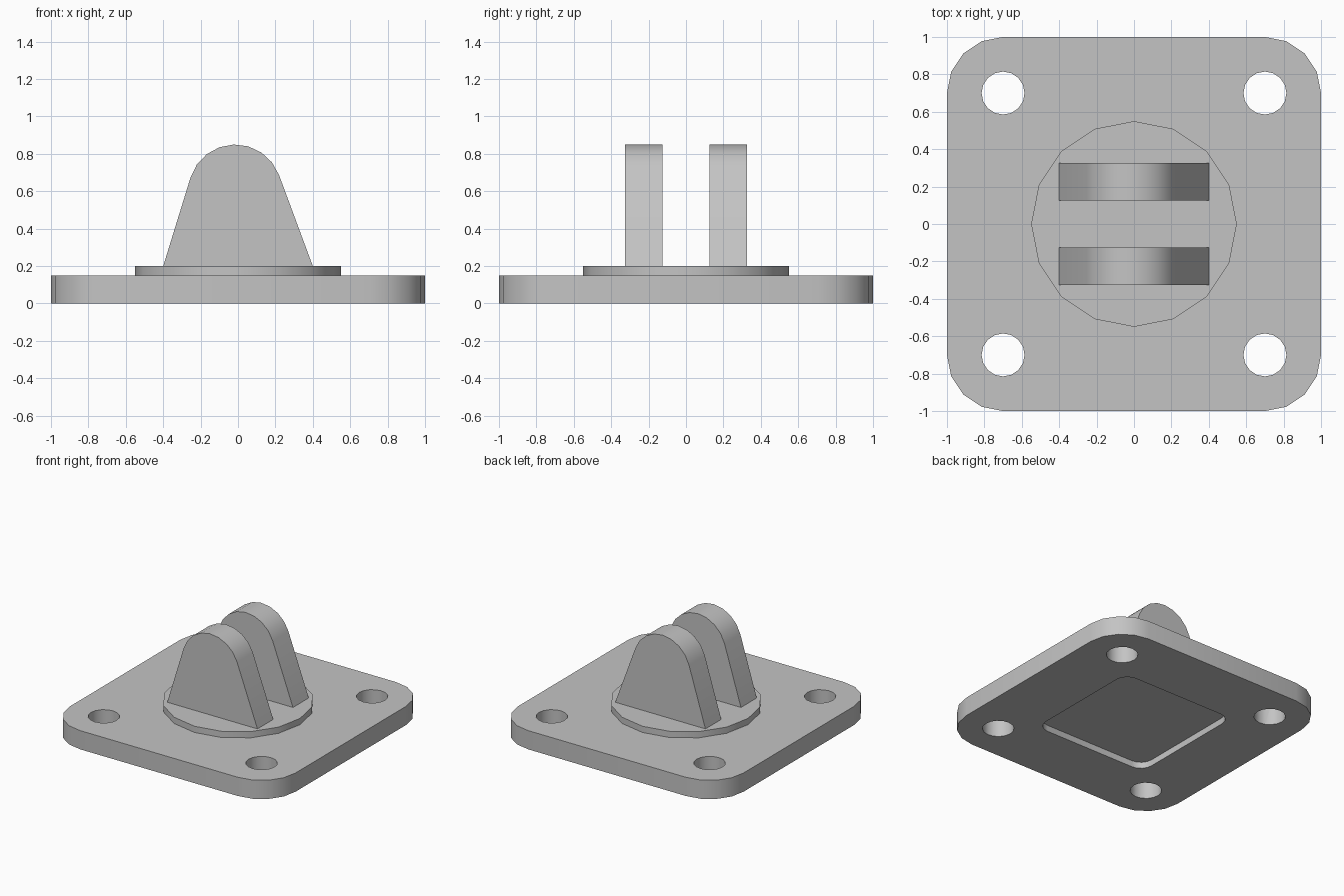
import bpy, bmesh
from math import sin, cos, pi, acos, atan2, hypot
from mathutils import Matrix

default = bpy.data.objects.get("Cube")
if default:
    bpy.data.objects.remove(default, do_unlink=True)

steel = bpy.data.materials.new("plain_grey")
steel.use_nodes = True
GREY = (0.55, 0.55, 0.55, 1)
steel.diffuse_color = GREY
steel.node_tree.nodes["Principled BSDF"].inputs["Base Color"].default_value = GREY


def arc(cx, cy, r, start, end, steps):
    return [(cx + r * cos(start + (end - start) * i / steps),
             cy + r * sin(start + (end - start) * i / steps)) for i in range(steps + 1)]


def circle(cx, cy, r, sides=16):
    return arc(cx, cy, r, 0, 2 * pi, sides)[:-1]


def rounded_square(half, r, steps=4):
    points = []
    for i, (sx, sy) in enumerate([(1, 1), (-1, 1), (-1, -1), (1, -1)]):
        points += arc(sx * (half - r), sy * (half - r), r, i * pi / 2, (i + 1) * pi / 2, steps)
    return points


def prism(name, outline, low, high, along_y=False):
    """Extrude an outline from low to high along z, or along y for an x-z outline."""
    bm = bmesh.new()
    face = bm.faces.new([bm.verts.new((a, b, low)) for a, b in outline])
    top = bmesh.ops.extrude_face_region(bm, geom=[face])["geom"]
    bmesh.ops.translate(bm, vec=(0, 0, high - low),
                        verts=[v for v in top if isinstance(v, bmesh.types.BMVert)])
    if along_y:
        bm.transform(Matrix(((1, 0, 0, 0), (0, 0, 1, 0), (0, 1, 0, 0), (0, 0, 0, 1))))
    bmesh.ops.recalc_face_normals(bm, faces=bm.faces)
    mesh = bpy.data.meshes.new(name)
    bm.to_mesh(mesh)
    bm.free()
    mesh.materials.append(steel)
    obj = bpy.data.objects.new(name, mesh)
    bpy.context.collection.objects.link(obj)
    return obj


def activate(obj):
    bpy.ops.object.select_all(action="DESELECT")
    obj.select_set(True)
    bpy.context.view_layer.objects.active = obj


def finish(obj, cutters=()):
    """Cut the openings, then smooth the curved walls."""
    activate(obj)
    for cutter in cutters:
        mod = obj.modifiers.new("cut", "BOOLEAN")
        mod.operation, mod.solver, mod.object = "DIFFERENCE", "EXACT", cutter
        bpy.ops.object.modifier_apply(modifier=mod.name)
        bpy.data.objects.remove(cutter, do_unlink=True)
    activate(obj)
    bpy.ops.object.shade_smooth_by_angle(angle=pi / 6)


# Base plate with four bolt holes and a shallow square recess underneath
plate = prism("base_plate", rounded_square(1, 0.3), 0, 0.15)
cutters = [prism("bolt_hole_cutter", circle(x, y, 0.115), -0.1, 0.3)
           for x in (-0.7, 0.7) for y in (-0.7, 0.7)]
cutters.append(prism("recess_cutter", rounded_square(0.5, 0.1), -0.1, 0.05))
finish(plate, cutters)

# Round boss
finish(prism("round_boss", circle(0, 0, 0.55), 0.15, 0.2))

# Pair of lugs: straight flanks tangent to a rounded top, with a pin hole
PIN_X, PIN_Z, TOP_R, FOOT, FLOOR = -0.015, 0.6, 0.25, 0.4, 0.2


def tangent_angle(foot_x, side):
    dx, dz = foot_x - PIN_X, FLOOR - PIN_Z
    return atan2(dz, dx) + side * acos(TOP_R / hypot(dx, dz))


lug_outline = [(-FOOT, FLOOR), (FOOT, FLOOR)] + arc(
    PIN_X, PIN_Z, TOP_R, tangent_angle(FOOT, 1), tangent_angle(-FOOT, -1) + 2 * pi, 8)
for name, y in (("front_lug", -0.225), ("back_lug", 0.225)):
    lug = prism(name, lug_outline, y - 0.1, y + 0.1, along_y=True)
    pin = prism("pin_hole_cutter", circle(PIN_X, PIN_Z, 0.1), y - 0.2, y + 0.2, along_y=True)
    finish(lug, [pin])
